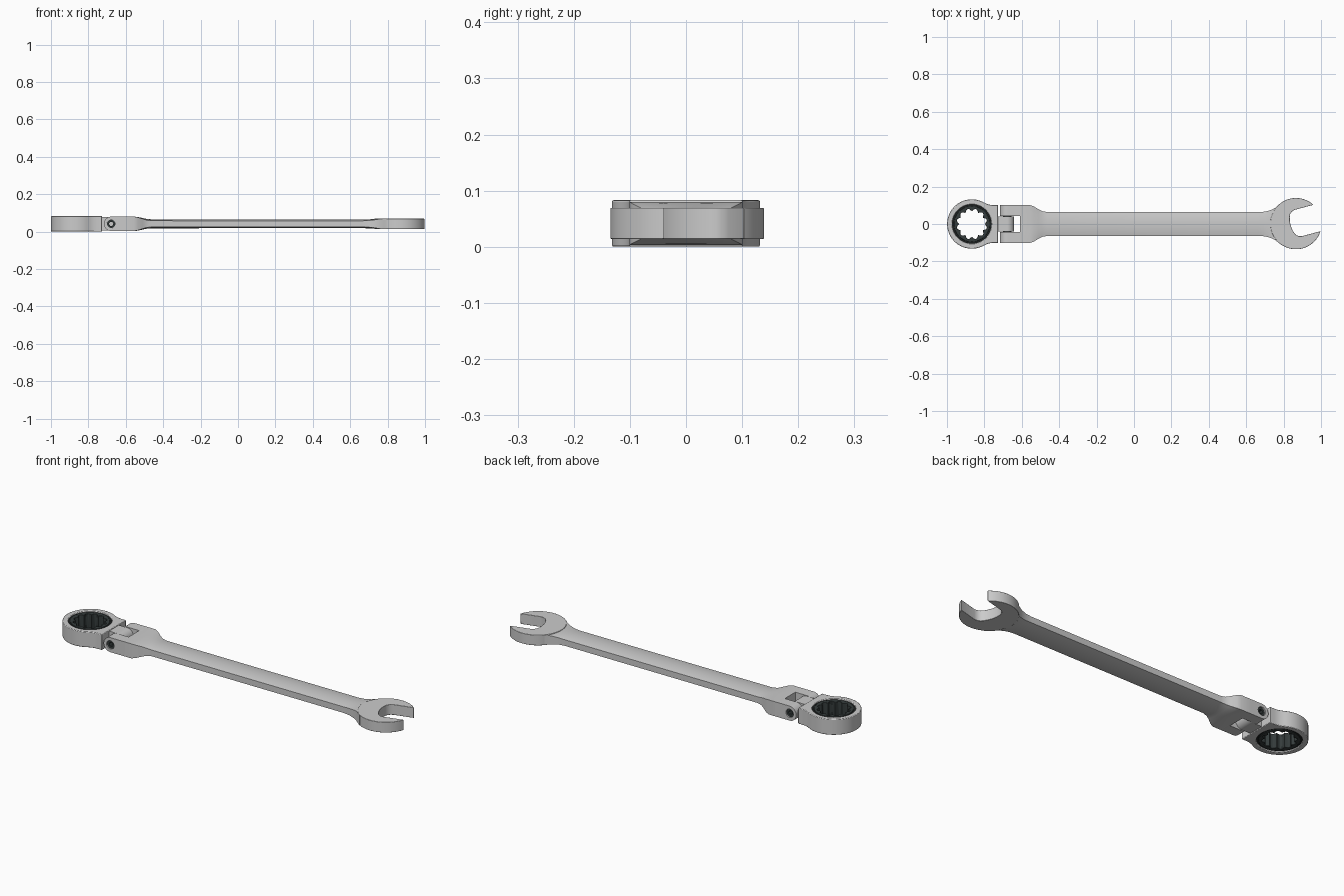
import bpy, bmesh
from math import sin, cos, pi, radians, atan2, sqrt

if "Cube" in bpy.data.objects:
    bpy.data.objects.remove(bpy.data.objects["Cube"])

ZC = 0.0415          # mid-plane height
HEAD = (-0.867, 0.0) # ring head centre
JAW = (0.866, 0.002) # open jaw centre
PIV = (-0.678, ZC)   # hinge pivot (x, z)

dark = bpy.data.materials.new("dark_steel")
dark.diffuse_color = (0.035, 0.045, 0.045, 1)
dark.use_nodes = True
dark.node_tree.nodes["Principled BSDF"].inputs["Base Color"].default_value = dark.diffuse_color
black = bpy.data.materials.new("black_seal")
black.diffuse_color = (0.012, 0.015, 0.015, 1)
black.use_nodes = True
black.node_tree.nodes["Principled BSDF"].inputs["Base Color"].default_value = black.diffuse_color


def finish(name, bm, mat=None, bevel=0):
    bmesh.ops.recalc_face_normals(bm, faces=bm.faces)
    me = bpy.data.meshes.new(name)
    bm.to_mesh(me)
    bm.free()
    ob = bpy.data.objects.new(name, me)
    bpy.context.collection.objects.link(ob)
    if mat:
        me.materials.append(mat)
    if bevel:
        m = ob.modifiers.new("bevel", 'BEVEL')
        m.width, m.segments, m.limit_method = bevel, 2, 'ANGLE'
        m.angle_limit = radians(40)
    bpy.ops.object.select_all(action='DESELECT')
    ob.select_set(True)
    bpy.context.view_layer.objects.active = ob
    bpy.ops.object.shade_smooth_by_angle(angle=radians(30))
    return ob


def place(p, h, axis):
    return (p[0], p[1], h) if axis == 'z' else (p[0], h, p[1])


def prism(name, pts, lo, hi, axis='z', mat=None, bevel=0):
    """Solid outline extruded along an axis."""
    bm = bmesh.new()
    a, b = [[bm.verts.new(place(p, h, axis)) for p in pts] for h in (lo, hi)]
    bm.faces.new(a)
    bm.faces.new(b)
    for i in range(len(pts)):
        j = (i + 1) % len(pts)
        bm.faces.new((a[i], a[j], b[j], b[i]))
    return finish(name, bm, mat, bevel)


def ring(name, outer, inner, lo, hi, axis='z', mat=None, bevel=0):
    """Extruded outline with a matching hole outline."""
    bm = bmesh.new()
    loops = [[bm.verts.new(place(p, h, axis)) for p in pts]
             for pts, h in ((outer, lo), (outer, hi), (inner, hi), (inner, lo))]
    n = len(outer)
    for k in range(4):
        a, b = loops[k], loops[(k + 1) % 4]
        for i in range(n):
            j = (i + 1) % n
            bm.faces.new((a[i], a[j], b[j], b[i]))
    return finish(name, bm, mat, bevel)


def polar(c, rfun, n=96):
    return [(c[0] + rfun(t) * cos(t), c[1] + rfun(t) * sin(t))
            for t in (2 * pi * i / n for i in range(n))]


# Ring head: arc, neck and flat end, with a round hole
arc = [(0.132 * cos(radians(a)), 0.132 * sin(radians(a))) for a in range(60, 301, 4)]
neck = [(0.080, 0.108), (0.095, 0.103), (0.115, 0.101)]
end = [(0.140, -0.101 + 0.202 * i / 12) for i in range(13)]
local = arc + [(x, -y) for x, y in neck] + end + neck[::-1]
outer = [(HEAD[0] + x, y) for x, y in local]
hole = [(HEAD[0] + 0.105 * cos(atan2(y, x)), 0.105 * sin(atan2(y, x))) for x, y in local]
ring("ring_head", outer, hole, 0, 0.083, bevel=0.003)


# Ratchet seal and twelve-point insert
def star(t):
    f = (t * 12 / (2 * pi)) % 1
    return 0.068 + 0.014 * min(1, 1.35 * (1 - abs(2 * f - 1)))


ring("ratchet_seal", polar(HEAD, lambda t: 0.106), polar(HEAD, lambda t: 0.094),
     0.006, 0.077, mat=black)
ring("ratchet_insert", polar(HEAD, lambda t: 0.095), polar(HEAD, star),
     0.003, 0.080, mat=dark, bevel=0.0015)

# Hinge tongue on the ring head
cap = [(PIV[0] + 0.037 * cos(radians(a)), ZC + 0.037 * sin(radians(a)))
       for a in range(-90, 91, 6)]
prism("hinge_tongue", [(-0.745, ZC - 0.037)] + cap + [(-0.745, ZC + 0.037)],
      -0.041, 0.041, 'y')


# Fork prongs with pin holes
def prong(t):
    c, s = cos(t), abs(sin(t))
    if c <= 0:
        return 0.0385
    return min(0.085 / max(c, 1e-6), 0.0385 / max(s, 1e-6))


for side, label in ((-1, "front"), (1, "back")):
    lo, hi = sorted((side * 0.044, side * 0.101))
    ring("fork_prong_" + label, polar(PIV, prong), polar(PIV, lambda t: 0.022),
         lo, hi, 'y')
    # screw head with hex socket, sunk in the prong
    lo, hi = sorted((side * 0.03, side * 0.094))
    ring("hinge_screw_" + label, polar(PIV, lambda t: 0.0218, 48),
         polar(PIV, lambda t: 0.0105 / cos((t % (pi / 3)) - pi / 6), 48),
         lo, hi, 'y', mat=dark)

# Handle: lofted from the fork block through the crowned shaft to the jaw flare
# station: x, half width, edge half thickness, crown half thickness
stations = [(-0.610, 0.101, 0.0385, 0.0385), (-0.555, 0.101, 0.0385, 0.0385),
            (-0.535, 0.094, 0.0345, 0.0365), (-0.510, 0.078, 0.0265, 0.031),
            (-0.490, 0.068, 0.020, 0.0265), (-0.465, 0.064, 0.0165, 0.024),
            (0.0, 0.0635, 0.016, 0.0235), (0.665, 0.0635, 0.016, 0.0235),
            (0.700, 0.066, 0.018, 0.024), (0.730, 0.074, 0.0215, 0.0253),
            (0.755, 0.086, 0.0255, 0.0265), (0.775, 0.102, 0.0272, 0.0272),
            (0.795, 0.117, 0.0272, 0.0272)]
bm = bmesh.new()
N = 16
rows = []
for x, w, e, c in stations:
    top = [(w * (2 * i / N - 1), e + (c - e) * (1 - (2 * i / N - 1) ** 2)) for i in range(N + 1)]
    sec = top + [(y, -z) for y, z in top[::-1]]
    rows.append([bm.verts.new((x, y, ZC + z)) for y, z in sec])
for a, b in zip(rows, rows[1:]):
    for i in range(len(a)):
        j = (i + 1) % len(a)
        bm.faces.new((a[i], a[j], b[j], b[i]))
bm.faces.new(rows[0])
bm.faces.new(rows[-1])
finish("handle", bm)

# Open jaw: disc outline with an angled, rounded slot
R, W = 0.137, 0.073
half = atan2(W, sqrt(R * R - W * W))
pts = [(R * cos(t), R * sin(t))
       for t in (half + (2 * pi - 2 * half) * i / 72 for i in range(73))]
throat = [(0.012, -W), (-0.004, -0.068), (-0.016, -0.058), (-0.023, -0.043),
          (-0.028, -0.022), (-0.030, 0)]
pts += throat + [(u, -v) for u, v in throat[-2::-1]]
ca, sa = cos(radians(15)), sin(radians(15))
jaw = [(JAW[0] + u * ca - v * sa, JAW[1] + u * sa + v * ca) for u, v in pts]
prism("open_jaw", jaw, ZC - 0.0275, ZC + 0.0275, bevel=0.0015)
